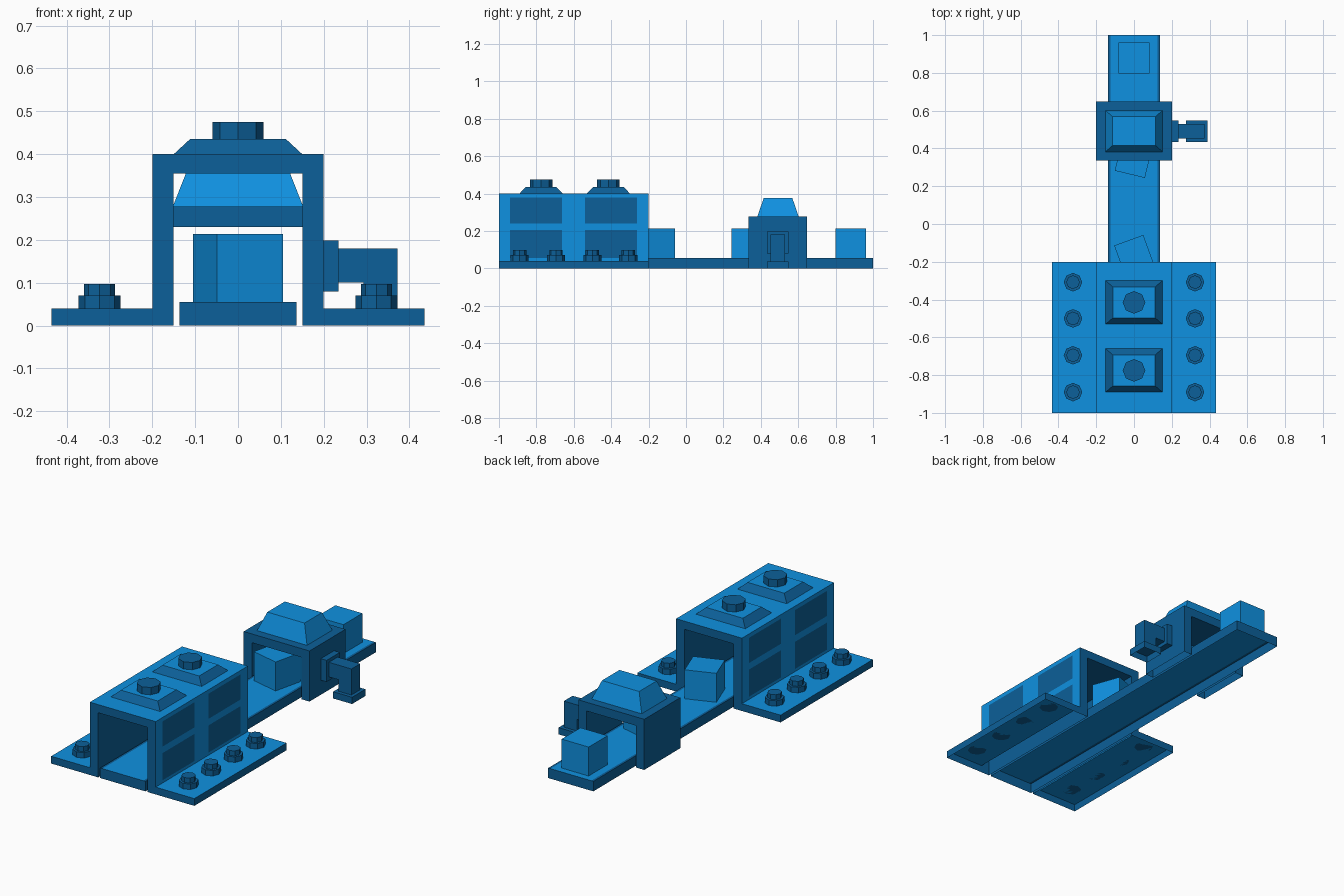
import bpy, bmesh, math
from mathutils import Vector, Matrix

if "Cube" in bpy.data.objects:
    bpy.data.objects.remove(bpy.data.objects["Cube"])


def material(name, rgb):
    m = bpy.data.materials.new(name)
    m.diffuse_color = (*rgb, 1)
    m.use_nodes = True
    m.node_tree.nodes["Principled BSDF"].inputs["Base Color"].default_value = m.diffuse_color
    return m


LIGHT = material("light_blue", (0.0048, 0.283, 0.753))
DARK = material("dark_blue", (0.0037, 0.117, 0.319))


def finish(bm, name, rule):
    """Make an object; rule(face) gives 0 for light blue, 1 for dark blue."""
    bm.normal_update()
    for f in bm.faces:
        f.material_index = rule(f)
    me = bpy.data.meshes.new(name)
    bm.to_mesh(me)
    bm.free()
    me.materials.append(LIGHT)
    me.materials.append(DARK)
    ob = bpy.data.objects.new(name, me)
    bpy.context.collection.objects.link(ob)
    return ob


def drop_bottom(bm, z=0.0):
    bm.normal_update()
    low = [f for f in bm.faces if f.normal.z < -0.9 and abs(f.calc_center_median().z - z) < 1e-4]
    bmesh.ops.delete(bm, geom=low, context='FACES')


def slice_at(bm, axis, values):
    n = Vector((0, 0, 0))
    n[axis] = 1
    for v in values:
        bmesh.ops.bisect_plane(bm, geom=bm.verts[:] + bm.edges[:] + bm.faces[:],
                               plane_co=n * v, plane_no=n, dist=1e-5)


def block(x, y, z, taper=(0, 0)):
    """Box between limits, its top drawn in by the taper."""
    bm = bmesh.new()
    bmesh.ops.create_cube(bm, size=1)
    for v in bm.verts:
        top = v.co.z > 0
        sx, sy = (1 if v.co.x > 0 else -1), (1 if v.co.y > 0 else -1)
        v.co = (x[sx > 0] - sx * taper[0] * top, y[sy > 0] - sy * taper[1] * top, z[top])
    return bm


def extrude_profile(pts, y0, y1):
    bm = bmesh.new()
    face = bm.faces.new([bm.verts.new((x, y0, z)) for x, z in pts])
    ext = bmesh.ops.extrude_face_region(bm, geom=[face], use_keep_orig=True)
    for v in ext["geom"]:
        if isinstance(v, bmesh.types.BMVert):
            v.co.y = y1
    bmesh.ops.recalc_face_normals(bm, faces=bm.faces[:])
    return bm


def octagon(name, x, y, z0, z1, r):
    bm = bmesh.new()
    bmesh.ops.create_cone(bm, cap_ends=True, segments=8, radius1=r, radius2=r, depth=z1 - z0,
                          matrix=Matrix.Translation((x, y, (z0 + z1) / 2)))
    finish(bm, name, all_dark)


def all_light(f):
    return 0


def all_dark(f):
    return 1


def top_light(f):
    return 0 if f.normal.z > 0.9 else 1


def mirrored(half):
    return half + [(-x, z) for x, z in reversed(half)]


# Conveyor belt with dark edge rails, open underneath
bm = block((-0.137, 0.137), (-1, 1), (0, 0.055))
slice_at(bm, 0, (-0.124, 0.124))
drop_bottom(bm)
finish(bm, "conveyor_belt",
       lambda f: 0 if f.normal.z > 0.9 and abs(f.calc_center_median().x) < 0.1 else 1)

# Tunnel with side flanges and painted side panels
PY = ((-0.94, -0.662), (-0.54, -0.262))
PZ = ((0.055, 0.204), (0.24, 0.378))
bm = extrude_profile(mirrored([(0.15, 0.355), (0.15, 0), (0.435, 0), (0.435, 0.04),
                               (0.2, 0.04), (0.2, 0.4)][::-1]), -1, -0.2)
drop_bottom(bm)
walls = [f for f in bm.faces if abs(f.normal.x) > 0.9 and abs(abs(f.calc_center_median().x) - 0.2) < 1e-3]
for axis, ranges in ((1, PY), (2, PZ)):
    for value in [v for r in ranges for v in r]:
        n = Vector((0, 0, 0))
        n[axis] = 1
        geom = set(walls)
        for f in walls:
            geom.update(f.edges)
            geom.update(f.verts)
        res = bmesh.ops.bisect_plane(bm, geom=list(geom), plane_co=n * value, plane_no=n, dist=1e-5)
        bm.normal_update()
        walls = [f for f in bm.faces
                 if abs(f.normal.x) > 0.9 and abs(abs(f.calc_center_median().x) - 0.2) < 1e-3]


def tunnel_rule(f):
    c = f.calc_center_median()
    if f.normal.z > 0.9:
        return 0
    if abs(f.normal.x) > 0.9 and abs(abs(c.x) - 0.2) < 1e-3:
        return int(any(a < c.y < b for a, b in PY) and any(a < c.z < b for a, b in PZ))
    return 1


finish(bm, "tunnel", tunnel_rule)

# Roof caps and their big bolts
for i, y in enumerate((-0.415, -0.775)):
    finish(block((-0.15, 0.15), (y - 0.115, y + 0.115), (0.4, 0.435), (0.038, 0.033)),
           f"roof_cap_{i}", top_light)
    octagon(f"roof_bolt_{i}", 0, y, 0.435, 0.475, 0.06)

# Flange bolts
for side in (-1, 1):
    for i, y in enumerate((-0.89, -0.695, -0.5, -0.308)):
        octagon(f"flange_washer_{side}_{i}", side * 0.323, y, 0.04, 0.07, 0.049)
        octagon(f"flange_bolt_{side}_{i}", side * 0.323, y, 0.07, 0.097, 0.036)

# Scanner gate and its hood
bm = extrude_profile(mirrored([(0.2, 0.278), (0.2, 0), (0.15, 0), (0.15, 0.23)]), 0.335, 0.648)
drop_bottom(bm)
finish(bm, "gate", all_dark)
finish(block((-0.152, 0.152), (0.382, 0.602), (0.278, 0.377), (0.039, 0.034)), "gate_hood", all_light)

# Side pipe: wall flange, elbow and foot
finish(block((0.2, 0.235), (0.433, 0.549), (0.08, 0.198)), "pipe_wall_flange", all_dark)
elbow = [(0.235, 0.1), (0.293, 0.1), (0.293, 0.035), (0.372, 0.035), (0.372, 0.18), (0.235, 0.18)]
finish(extrude_profile(elbow, 0.453, 0.529), "pipe_elbow", all_dark)
bm = block((0.275, 0.39), (0.433, 0.549), (0, 0.037))
drop_bottom(bm)
finish(bm, "pipe_foot", all_dark)

# Cargo boxes on the belt
for i, (x, y, angle) in enumerate(((0, 0.88, 0), (-0.003, 0.343, -13.5), (0, -0.163, 20))):
    ob = finish(block((-0.082, 0.082), (-0.082, 0.082), (0.055, 0.214)), f"cargo_box_{i}", all_light)
    ob.location = (x, y, 0)
    ob.rotation_euler.z = math.radians(angle)
